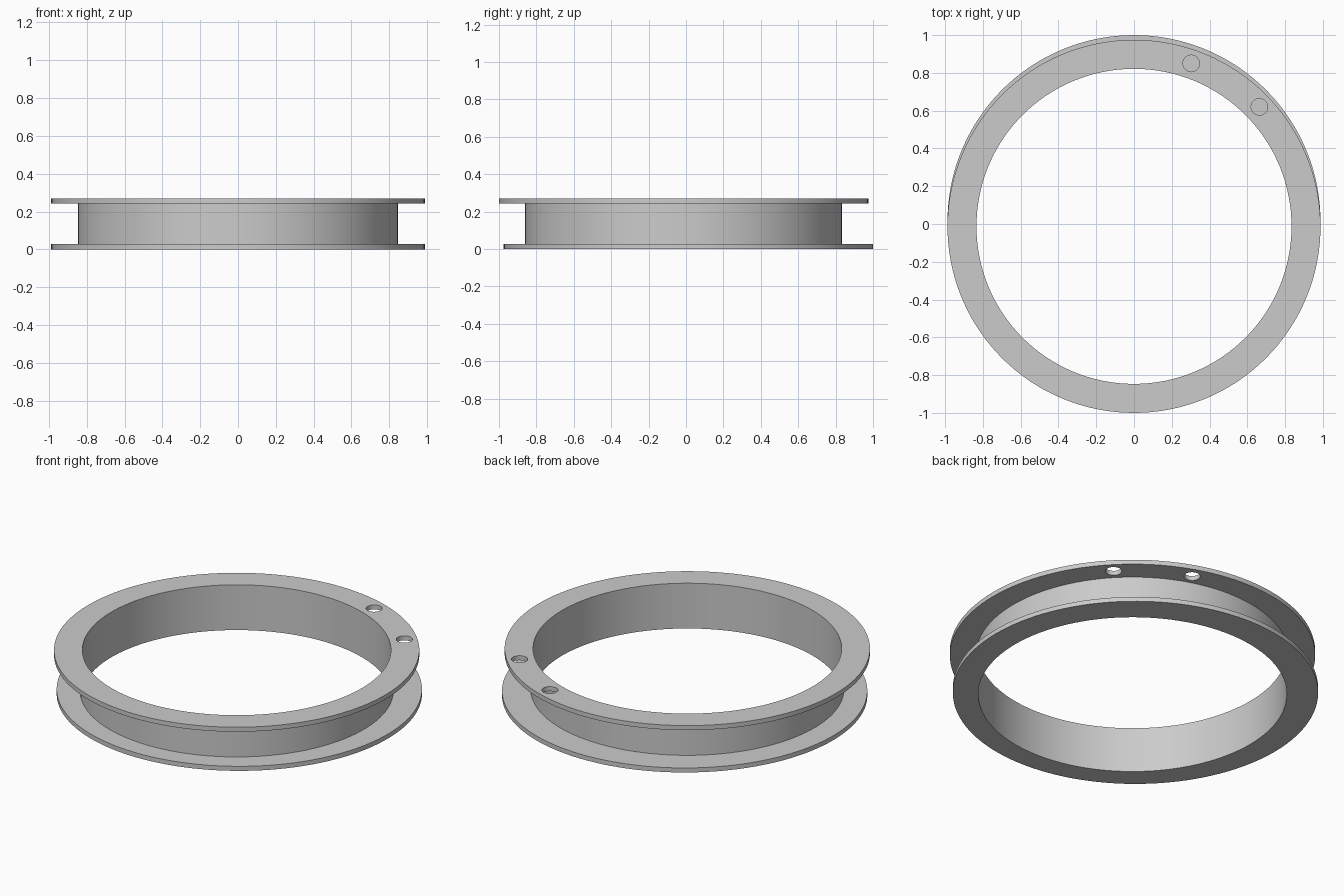
import bpy, bmesh, math

cube = bpy.data.objects.get("Cube")
if cube:
    bpy.data.objects.remove(cube, do_unlink=True)

SEGMENTS = 128
SHIFT = 0.0125            # flanges are offset in opposite directions along y
BORE, BARREL, FLANGE = 0.834, 0.847, 0.9875
HEIGHT, THICK = 0.27, 0.027

grey = bpy.data.materials.new("plain grey")
grey.use_nodes = True
grey.diffuse_color = (0.6, 0.6, 0.6, 1)
grey.node_tree.nodes["Principled BSDF"].inputs["Base Color"].default_value = (0.6, 0.6, 0.6, 1)


def lathe(name, profile):
    """Closed ring from (radius, z, y centre) points."""
    bm = bmesh.new()
    rings = []
    for r, z, cy in profile:
        angles = [2 * math.pi * i / SEGMENTS for i in range(SEGMENTS)]
        rings.append([bm.verts.new((r * math.cos(a), cy + r * math.sin(a), z)) for a in angles])
    for k, ring in enumerate(rings):
        nxt = rings[(k + 1) % len(rings)]
        for i in range(SEGMENTS):
            j = (i + 1) % SEGMENTS
            bm.faces.new((ring[i], ring[j], nxt[j], nxt[i]))
    bmesh.ops.recalc_face_normals(bm, faces=bm.faces)
    mesh = bpy.data.meshes.new(name)
    bm.to_mesh(mesh)
    bm.free()
    obj = bpy.data.objects.new(name, mesh)
    bpy.context.collection.objects.link(obj)
    mesh.materials.append(grey)
    return obj


# Grooved ring: lower flange, barrel and upper flange in one profile
ring = lathe("flanged_ring", [
    (BORE, 0, -SHIFT),
    (FLANGE, 0, SHIFT),
    (FLANGE, THICK, SHIFT),
    (BARREL, THICK, -SHIFT),
    (BARREL, HEIGHT - THICK, -SHIFT),
    (FLANGE, HEIGHT - THICK, -SHIFT),
    (FLANGE, HEIGHT, -SHIFT),
    (BORE, HEIGHT, -SHIFT),
])

# Two round holes through the upper flange
for x, y in ((0.303, 0.85), (0.664, 0.62)):
    bpy.ops.mesh.primitive_cylinder_add(vertices=48, radius=0.044, depth=0.1,
                                        location=(x, y, HEIGHT - THICK / 2))
    cutter = bpy.context.object
    cutter.name = "hole_cutter"
    cutter.hide_render = True
    cutter.data.materials.append(grey)
    cut = ring.modifiers.new("hole", "BOOLEAN")
    cut.operation, cut.solver, cut.object = "DIFFERENCE", "EXACT", cutter
    bpy.context.view_layer.objects.active = ring
    bpy.ops.object.modifier_apply(modifier=cut.name)
    bpy.data.objects.remove(cutter, do_unlink=True)

bpy.ops.object.select_all(action="DESELECT")
ring.select_set(True)
bpy.context.view_layer.objects.active = ring
bpy.ops.object.shade_smooth_by_angle(angle=math.radians(30))
